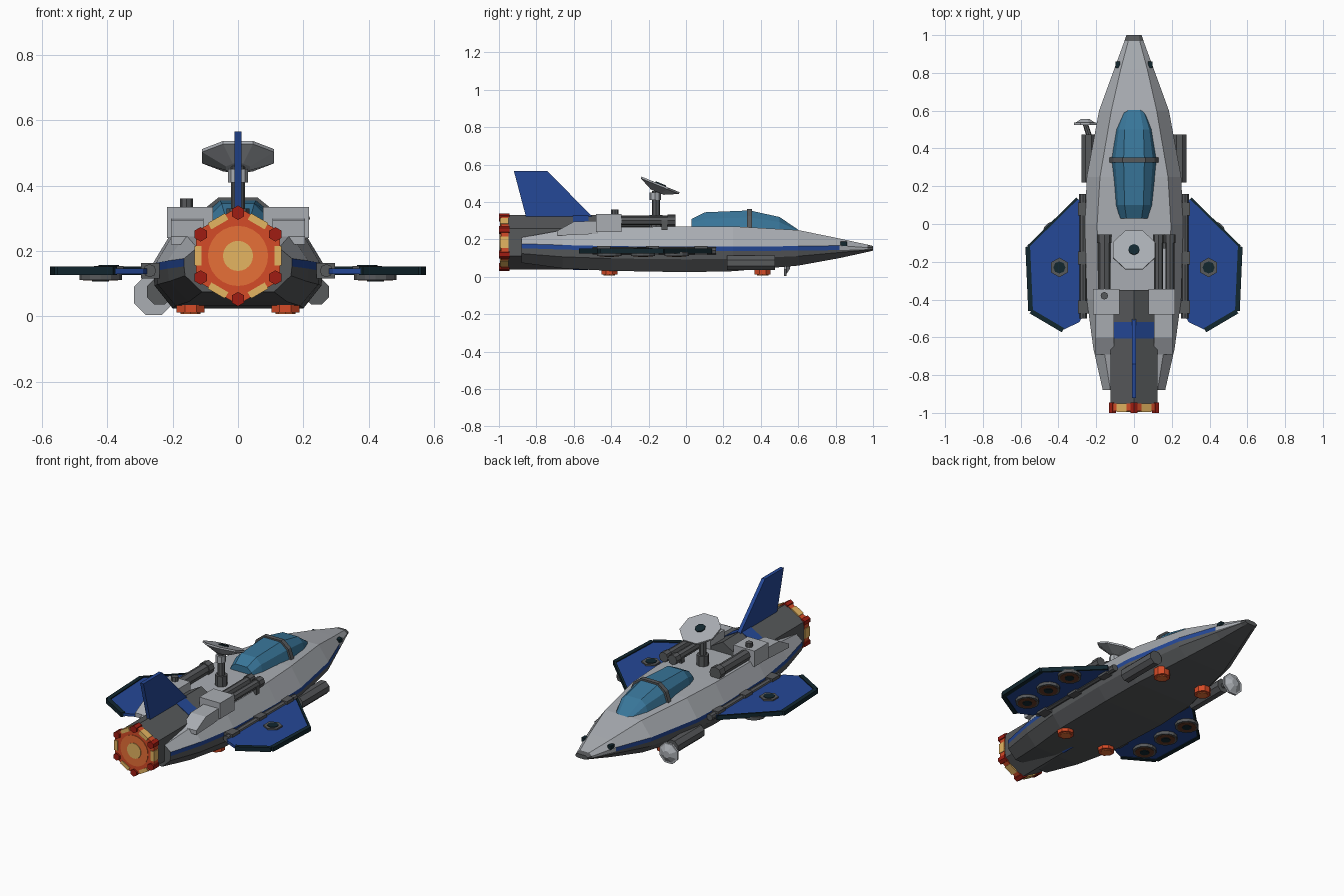
import bpy, bmesh, math
from mathutils import Vector, Matrix

if "Cube" in bpy.data.objects:
    bpy.data.objects.remove(bpy.data.objects["Cube"], do_unlink=True)


def material(name, rgb):
    m = bpy.data.materials.new(name)
    m.use_nodes = True
    m.diffuse_color = (*rgb, 1)
    m.node_tree.nodes["Principled BSDF"].inputs["Base Color"].default_value = (*rgb, 1)
    return m


LIGHT = material("light_grey", (.40, .42, .45))
DARK = material("dark_grey", (.095, .1, .105))
BLUE = material("blue", (.018, .065, .31))
NAVY = material("dark_navy", (.006, .02, .028))
GLASS = material("teal_glass", (.04, .18, .32))
RED = material("deep_red", (.35, .012, .006))
EMBER = material("red_orange", (.66, .07, .02))
ORANGE = material("orange", (.85, .17, .04))
YELLOW = material("warm_yellow", (.78, .46, .12))
BROWN = material("brown", (.13, .045, .02))


def finish(name, bm, *mats):
    bmesh.ops.recalc_face_normals(bm, faces=bm.faces)
    mesh = bpy.data.meshes.new(name)
    bm.to_mesh(mesh)
    bm.free()
    for m in mats:
        mesh.materials.append(m)
    ob = bpy.data.objects.new(name, mesh)
    bpy.context.collection.objects.link(ob)
    return ob


def rod(name, a, b, r, mat, sides=8, r2=None, spin=0):
    """Prism or cone from point a to point b."""
    a, b = Vector(a), Vector(b)
    d = b - a
    bm = bmesh.new()
    turn = d.to_track_quat('Z', 'Y').to_matrix().to_4x4()
    bmesh.ops.create_cone(bm, cap_ends=True, segments=sides, radius1=r,
                          radius2=r if r2 is None else r2, depth=d.length,
                          matrix=Matrix.Translation((a + b) / 2) @ turn
                          @ Matrix.Rotation(math.radians(spin), 4, 'Z'))
    return finish(name, bm, mat)


def box(name, lo, hi, mat, tilt=0):
    lo, hi = Vector(lo), Vector(hi)
    bm = bmesh.new()
    bmesh.ops.create_cube(bm, size=1, matrix=Matrix.Translation((lo + hi) / 2)
                          @ Matrix.Rotation(tilt, 4, 'Y') @ Matrix.Diagonal((*(hi - lo), 1)))
    return finish(name, bm, mat)


def plate(name, pts, push, mat):
    """Polygon extruded along a vector."""
    bm = bmesh.new()
    face = bm.faces.new([bm.verts.new(p) for p in pts])
    new = bmesh.ops.extrude_face_region(bm, geom=[face], use_keep_orig=True)["geom"]
    bmesh.ops.translate(bm, vec=push, verts=[v for v in new if isinstance(v, bmesh.types.BMVert)])
    return finish(name, bm, mat)


def loft(name, sections, mats, rule):
    """Skin mirrored half profiles; rule(band, row) picks the material."""
    bm = bmesh.new()
    rings = []
    for y, half in sections:
        ring = half + [(-x, z) for x, z in reversed(half)]
        rings.append([bm.verts.new((x, y, z)) for x, z in ring])
    n = len(rings[0])
    for row, (r, s) in enumerate(zip(rings, rings[1:])):
        for j in range(n):
            k = (j + 1) % n
            f = bm.faces.new((r[j], r[k], s[k], s[j]))
            f.material_index = rule(min(j, n - 2 - j), row)
    bm.faces.new(rings[0]).material_index = rule(2, 0)
    bm.faces.new(rings[-1]).material_index = rule(2, len(rings) - 2)
    return finish(name, bm, *mats)


# Hull: y, deck half width, deck z, belt half width, belt z, bottom half width, bottom z
stations = [(-.88, .125, .21, .165, .165, .11, .075),
            (-.66, .16, .25, .215, .158, .15, .045),
            (-.4, .19, .265, .25, .152, .19, .032),
            (0, .195, .27, .26, .15, .2, .025),
            (.25, .18, .27, .25, .15, .19, .03),
            (.6, .12, .25, .185, .152, .13, .06),
            (.82, .07, .205, .105, .155, .07, .1),
            (.97, .03, .172, .05, .152, .03, .133),
            (1, .025, .165, .04, .152, .025, .14)]
hull = []
for y, dw, dz, bw, bz, ow, oz in stations:
    lip = .012 if y < .9 else .004
    hull.append((y, [(dw, dz), (bw, bz + lip), (bw, bz - lip),
                     (bw * .98, bz - .45 * (bz - oz)), (ow, oz)]))


def hull_colour(band, row):
    if row == len(stations) - 2:
        return 1
    if band == 1:
        return 2 if row < 6 else 0
    return 0 if band in (0, -1) else 1


loft("hull", hull, (LIGHT, DARK, BLUE), hull_colour)

# Canopy and its frame
glass = [(.03, .085, .31, .04), (.1, .105, .345, .05), (.34, .13, .355, .055),
         (.5, .1, .32, .05), (.61, .055, .245, .03)]
loft("canopy", [(y, [(t, z), ((t + w) * .54, z - .3 * (z - .23)), (w, .23)])
                for y, w, z, t in glass], (GLASS,), lambda b, r: 0)
loft("canopy_frame", [(y, [(.06, .363), (.108, .325), (.138, .24)]) for y in (.325, .352)],
     (DARK,), lambda b, r: 0)

# Engine, with a blue band and a glowing nozzle
ZC = .185
rod("engine", (0, -.35, ZC), (0, -.96, ZC), .145, DARK, 6)
rod("engine_band", (0, -.52, ZC), (0, -.605, ZC), .149, BLUE, 6)
rod("nozzle", (0, -.95, ZC), (0, -.99, ZC), .149, EMBER, 6)
for name, r, y, mat in (("glow_ring", .092, -.993, ORANGE), ("glow_core", .046, -.996, YELLOW)):
    rod(name, (0, -.98, ZC), (0, y, ZC), r, mat, 24)
for i in range(6):
    a = math.radians(60 * i + 30)
    x, z = .132 * math.cos(a), ZC + .132 * math.sin(a)
    rod("nozzle_clamp", (x, -.945, z), (x, -1, z), .022, RED, 6)
    b = math.radians(60 * i)
    c = Vector((.122 * math.cos(b), -.972, ZC + .122 * math.sin(b)))
    h = Vector((.011, .022, .03))
    box("nozzle_light", c - h, c + h, YELLOW, -b)

# Tail fin
plate("tail_fin", [(-.011, -.85, .3), (-.011, -.92, .565), (-.011, -.74, .565), (-.011, -.48, .3)],
      (.022, 0, 0), BLUE)

for s, side in ((1, "left"), (-1, "right")):
    # Wings with dark edges
    outline = [(.26, .1), (.3, .135), (.52, -.08), (.56, -.12), (.545, -.46),
               (.375, -.56), (.29, -.52), (.26, -.47)]
    plate(side + "_wing", [(s * x, y, .13) for x, y in outline], (0, 0, .016), BLUE)
    for (x1, y1), (x2, y2), w in ((outline[1], outline[3], .012), (outline[3], outline[4], .025),
                                  (outline[4], outline[5], .025)):
        n = Vector((y1 - y2, x2 - x1)).normalized() * w
        pts = [(x1, y1), (x2, y2), (x2 + n.x * .6, y2 + n.y * .6), (x1 + n.x * .6, y1 + n.y * .6),
               ]
        pts = [(x - n.x * .4 * k, y - n.y * .4 * k) for (x, y), k in zip(pts, (1, 1, 0, 0))]
        plate(side + "_wing_edge", [(s * x, y, .126) for x, y in pts], (0, 0, .026), NAVY)
    rod(side + "_wing_nut", (s * .395, -.23, .14), (s * .395, -.23, .154), .052, DARK, 6)
    rod(side + "_wing_nut_hole", (s * .395, -.23, .15), (s * .395, -.23, .157), .032, NAVY, 8)
    # Lift fans under the wing
    for y in (-.05, -.23, -.41):
        for name, r, z, mat in (("fan_rim", .065, .112, DARK), ("fan", .053, .11, BROWN),
                                ("fan_hub", .026, .107, NAVY)):
            rod(side + "_" + name, (s * .42, y, .132), (s * .42, y, z), r, mat, 12)
    # Wing hinge
    rod(side + "_hinge_rod", (s * .27, -.5, .14), (s * .27, .16, .14), .02, DARK)
    for y in (.08, -.18, -.44):
        box(side + "_hinge_clamp", (s * .268 - .028, y - .035, .116),
            (s * .268 + .028, y + .035, .164), DARK)
    # Side pods
    rod(side + "_pod", (s * .24, .22, .075), (s * .24, .475, .075), .042, DARK, 8, spin=22.5)
    # Landing thrusters
    for y in (-.41, .41):
        rod(side + "_thruster", (s * .145, y, .06), (s * .145, y, .012), .046, EMBER, 8, spin=22.5)
        rod(side + "_thruster_core", (s * .145, y, .02), (s * .145, y, .008), .03, ORANGE, 8)
    # Deck housings running back beside the engine
    box(side + "_housing", (s * .147 - .07, -.48, .24), (s * .147 + .07, -.345, .335), LIGHT)
    plate(side + "_housing_tail", [(s * .155 - .05, -.47, .23), (s * .155 - .05, -.47, .3),
                                   (s * .155 - .05, -.6, .295), (s * .155 - .05, -.69, .245),
                                   (s * .155 - .05, -.69, .22)], (.1, 0, 0), LIGHT)
    # Nose ports
    box(side + "_nose_port", (s * .087 - .012, .825, .165), (s * .087 + .012, .86, .188), NAVY)

# Deck guns: a twin on the left, a single on the right
for x, r, z in ((.13, .024, .3), (.19, .024, .3), (-.157, .033, .295)):
    rod("deck_gun", (x, -.35, z), (x, -.08, z), r, DARK)
    rod("deck_gun_muzzle", (x, -.1, z), (x, -.055, z), r + .006, DARK)
box("gun_bracket", (.1, -.13, .25), (.215, -.1, .3), DARK)
rod("housing_knob", (-.157, -.38, .33), (-.157, -.38, .36), .02, DARK, 8)

# Mast and tilted dish
tilt = Vector((0, .38, .925))
hub = Vector((0, -.14, .485))
rod("mast_base", (0, -.16, .26), (0, -.16, .33), .035, DARK)
rod("mast", (0, -.16, .3), (0, -.16, .46), .022, DARK)
rod("mast_head", (0, -.165, .41), (0, -.165, .45), .03, LIGHT)
rod("dish_back", hub - tilt * .035, hub, .04, LIGHT, 8, r2=.119, spin=22.5)
rod("dish_rim", hub, hub + tilt * .01, .119, LIGHT, 8, spin=22.5)
rod("dish_centre", hub, hub + tilt * .016, .03, NAVY, 8)

# Small sensor dish beside the right pod
rod("sensor_dish", (-.258, .525, .065), (-.258, .537, .065), .065, LIGHT, 8, spin=22.5)
rod("sensor_cap", (-.258, .537, .065), (-.258, .557, .065), .055, LIGHT, 8, r2=.022, spin=22.5)
rod("sensor_arm", (-.235, .46, .075), (-.258, .53, .065), .014, DARK, 8)
